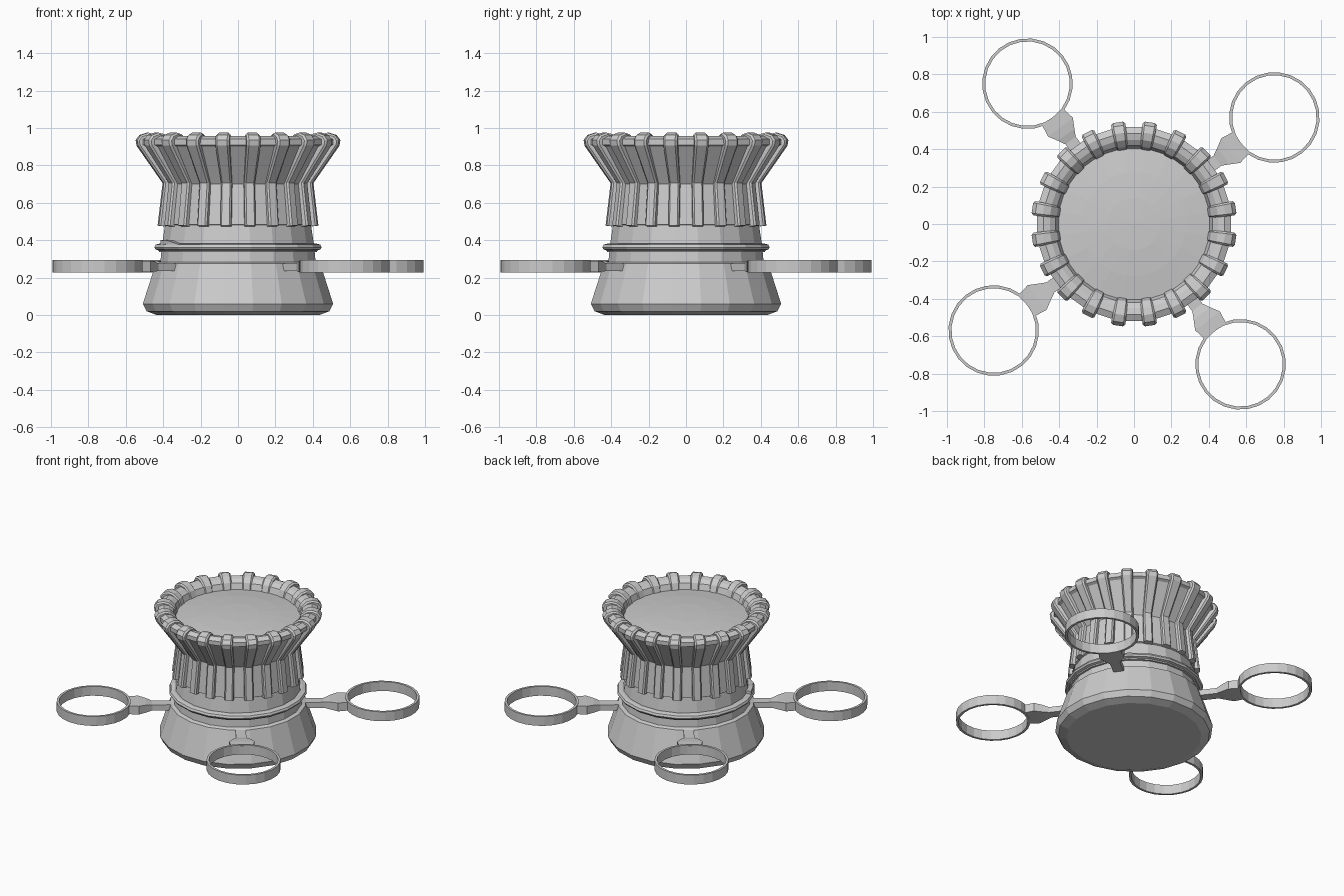
import bpy, bmesh
from math import sin, cos, pi, radians, hypot

if "Cube" in bpy.data.objects:
    bpy.data.objects.remove(bpy.data.objects["Cube"])

SIDES = 20
OFFSET = pi / SIDES


def finish(name, bm):
    bmesh.ops.remove_doubles(bm, verts=bm.verts, dist=1e-5)
    bmesh.ops.recalc_face_normals(bm, faces=bm.faces)
    me = bpy.data.meshes.new(name)
    bm.to_mesh(me)
    bm.free()
    ob = bpy.data.objects.new(name, me)
    bpy.context.collection.objects.link(ob)
    return ob


def lathe(name, profile, sides=SIDES, closed=False, centre=(0, 0)):
    """Revolve (radius, z) points about a vertical axis."""
    bm = bmesh.new()
    rows = [[bm.verts.new((centre[0] + r * cos(OFFSET + 2 * pi * i / sides),
                           centre[1] + r * sin(OFFSET + 2 * pi * i / sides), z))
             for i in range(sides)] for r, z in profile if r > 0]
    pairs = list(zip(rows, rows[1:])) + ([(rows[-1], rows[0])] if closed else [])
    for a, b in pairs:
        for i in range(sides):
            j = (i + 1) % sides
            bm.faces.new((a[i], a[j], b[j], b[i]))
    # close axis ends with fans
    for (r, z), row in ((profile[0], rows[0]), (profile[-1], rows[-1])):
        if r == 0:
            c = bm.verts.new((centre[0], centre[1], z))
            for i in range(sides):
                bm.faces.new((c, row[i], row[(i + 1) % sides]))
    return finish(name, bm)


def loft(bm, sections):
    """Skin a list of equal-length vertex loops and cap both ends."""
    loops = [[bm.verts.new(p) for p in s] for s in sections]
    n = len(loops[0])
    for a, b in zip(loops, loops[1:]):
        for i in range(n):
            j = (i + 1) % n
            bm.faces.new((a[i], a[j], b[j], b[i]))
    bm.faces.new(loops[0][::-1])
    bm.faces.new(loops[-1])


# base, neck, flared wall, rim and shallow domed top as one turned body
lathe("body", [(0, 0), (.44, 0), (.495, .02), (.515, .06), (.445, .275),
               (.42, .283), (.415, .34), (.41, .385), (.395, .48), (.405, .485),
               (.382, .70), (.505, .90), (.525, .91), (.525, .94), (.49, .957),
               (.455, .95), (.425, .93), (.41, .89), (.28, .905), (.14, .915), (0, .918)])

# cord round the neck
lathe("neck_band", [(.40, .335), (.428, .337), (.43, .345), (.446, .35), (.453, .362),
                    (.446, .376), (.425, .382), (.40, .382)], closed=True)

# short loose cord end on the front left
bm = bmesh.new()
secs = []
for a, z in ((200, .388), (212, .385), (224, .365)):
    a = radians(a)
    secs.append([(r * cos(a), r * sin(a), z + dz)
                 for r, dz in ((.40, -.012), (.44, -.012), (.44, .012), (.40, .012))])
loft(bm, secs)
finish("cord_end", bm)

# ribs wrapping up the wall and over the rim: radius, height, half width
RIB = [(.432, .478, .029), (.405, .705, .029), (.545, .905, .038), (.55, .935, .038),
       (.53, .962, .038), (.49, .975, .036), (.45, .966, .034), (.415, .935, .032), (.398, .885, .030)]
bm = bmesh.new()
for k in range(SIDES):
    a = 2 * pi * (k + .5) / SIDES
    ca, sa = cos(a), sin(a)
    secs = []
    for i, (r, z, w) in enumerate(RIB):
        p, q = RIB[max(i - 1, 0)], RIB[min(i + 1, len(RIB) - 1)]
        dr, dz = q[0] - p[0], q[1] - p[1]
        d = hypot(dr, dz)
        nr, nz = dz / d, -dr / d
        sec = []
        for depth, t in ((.035, -w), (.010, -w), (0, -w * .72), (0, w * .72), (.010, w), (.035, w)):
            rr, zz = r - nr * depth, z - nz * depth
            sec.append((rr * ca - t * sa, rr * sa + t * ca, zz))
        secs.append(sec)
    loft(bm, secs)
finish("ribs", bm)

# four side rings with flaring arms: distance, half width, bottom, top
ARM = [(.40, .034, .235, .275), (.56, .034, .235, .275), (.60, .055, .232, .285),
       (.65, .083, .23, .29), (.718, .072, .23, .29)]
for k in range(4):
    a = radians(37.2 + 90 * k)
    ca, sa = cos(a), sin(a)
    lathe(f"ring_{k + 1}", [(.242, .228), (.242, .295), (.226, .295), (.226, .228)],
          sides=24, closed=True, centre=(.942 * ca, .942 * sa))
    bm = bmesh.new()
    loft(bm, [[(d * ca - t * sa, d * sa + t * ca, z)
               for t, z in ((-w, lo), (w, lo), (w, hi), (-w, hi))] for d, w, lo, hi in ARM])
    # pull the arm end's centre back to follow the ring
    finish(f"arm_{k + 1}", bm)
